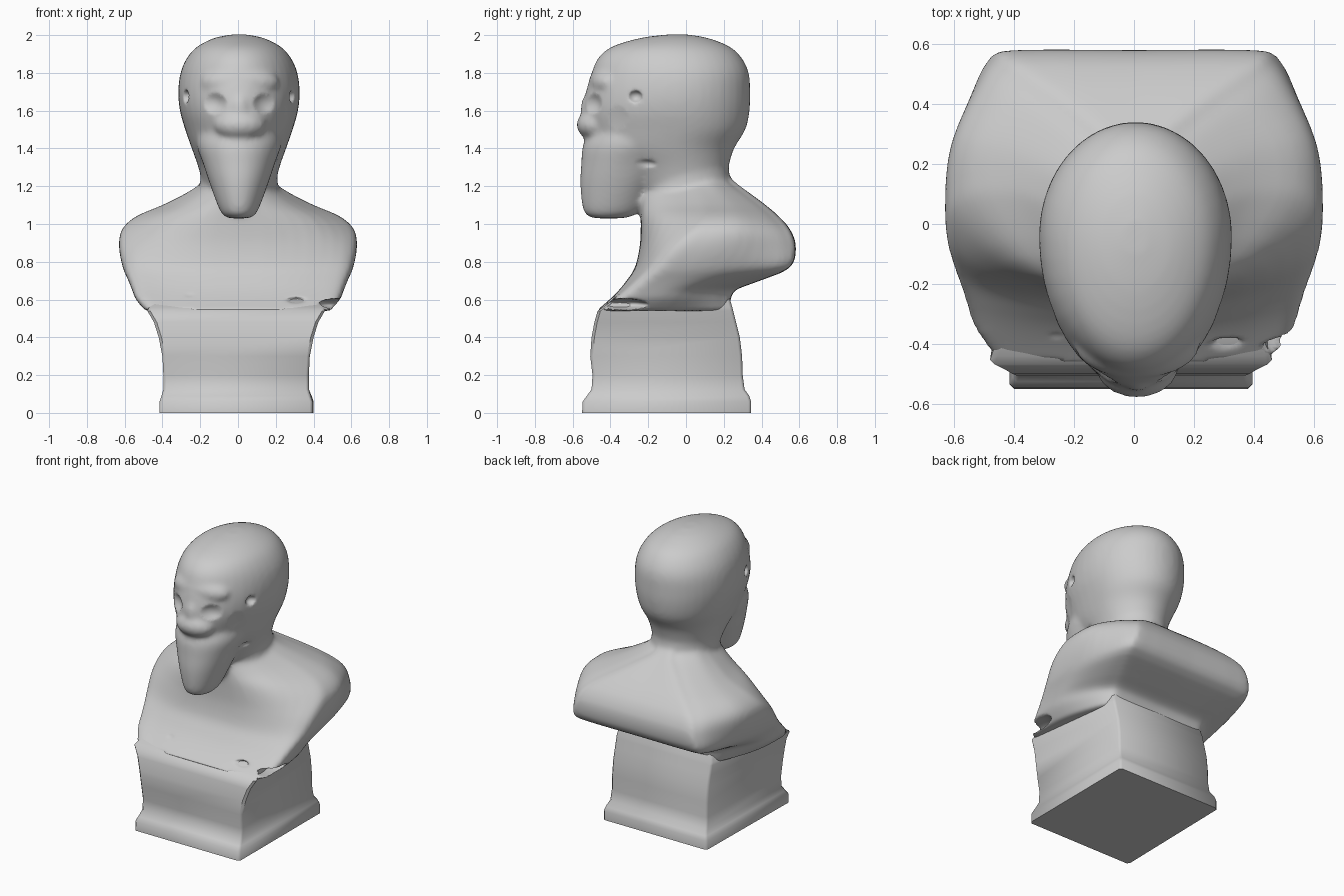
import bpy, bmesh
from math import sin, cos, pi
from mathutils import Matrix

if "Cube" in bpy.data.objects:
    bpy.data.objects.remove(bpy.data.objects["Cube"])


def refine(rows, n):
    """Catmull-Rom resample of a list of section rows."""
    out = []
    for i in range(len(rows) - 1):
        p = [rows[max(0, min(len(rows) - 1, i + k))] for k in (-1, 0, 1, 2)]
        for s in range(n):
            t = s / n
            out.append([0.5 * (2*b + (c-a)*t + (2*a-5*b+4*c-d)*t*t + (3*b-a-3*c+d)*t**3)
                        for a, b, c, d in zip(*p)])
    return out + [list(rows[-1])]


def loft(bm, rings):
    loops = [[bm.verts.new(p) for p in r] for r in rings]
    n = len(loops[0])
    faces = [bm.faces.new((a[i], a[(i+1) % n], b[(i+1) % n], b[i]))
             for a, b in zip(loops, loops[1:]) for i in range(n)]
    faces += [bm.faces.new(loops[0][::-1]), bm.faces.new(loops[-1])]
    bmesh.ops.recalc_face_normals(bm, faces=faces)


def egg(z, yf, yb, w, yc, cx=0.005, n=40):
    """Egg-shaped horizontal section: centre yc, separate front and back depths."""
    ring = []
    for i in range(n):
        t = 2 * pi * i / n
        s = sin(t)
        ring.append((cx + w * cos(t), yc + s * ((yb - yc) if s > 0 else (yc - yf)), z))
    return ring


def chest(z, yf, yb, w, ys, bw):
    """Shoulder section: bowed front, swept sides, flat back."""
    half = [[0, yf], [.35*w, yf + .06*(ys-yf)], [.7*w, yf + .4*(ys-yf)], [.96*w, ys],
            [w, ys + .2*(yb-ys)], [.97*w, ys + .5*(yb-ys)], [.4*w + .6*bw, ys + .8*(yb-ys)],
            [bw, yb - .03], [.85*bw, yb], [0, yb]]
    half = refine(half, 3)
    return [(x, y, z) for x, y in half] + [(-x, y, z) for x, y in half[-2:0:-1]]


def ellipsoid(bm, loc, r, sub=3):
    bmesh.ops.create_icosphere(bm, subdivisions=sub, radius=1,
                               matrix=Matrix.Translation(loc) @ Matrix.Diagonal((*r, 1)))


def make(name, bm):
    me = bpy.data.meshes.new(name)
    bm.to_mesh(me)
    bm.free()
    ob = bpy.data.objects.new(name, me)
    bpy.context.collection.objects.link(ob)
    return ob


def finish(ob, angle):
    bpy.ops.object.select_all(action='DESELECT')
    ob.select_set(True)
    bpy.context.view_layer.objects.active = ob
    bpy.ops.object.convert(target='MESH')
    bpy.ops.object.shade_smooth_by_angle(angle=angle)


# Bust: torso
bm = bmesh.new()
torso = [(.54, -.475, .22, .49, -.44, .37), (.60, -.405, .235, .54, -.37, .375),
         (.65, -.355, .26, .56, -.31, .38), (.70, -.315, .39, .58, -.25, .43),
         (.77, -.27, .55, .61, -.17, .49), (.88, -.245, .58, .63, -.08, .47),
         (.97, -.24, .55, .615, .01, .44), (1.04, -.24, .49, .54, .06, .36),
         (1.10, -.24, .42, .40, .07, .26), (1.16, -.235, .34, .28, .04, .16),
         (1.22, -.22, .26, .19, .02, .07), (1.3, -.15, .18, .12, 0, .05)]
loft(bm, [chest(*r) for r in refine(torso, 3)])

# Bust: neck
neck = [(.95, -.235, .3, .22, 0), (1.12, -.235, .27, .215, 0), (1.22, -.24, .235, .205, 0),
        (1.4, -.24, .22, .2, 0)]
loft(bm, [egg(*r) for r in refine(neck, 3)])

# Bust: skull
skull = [(1.18, -.26, .2, .185, 0), (1.3, -.35, .225, .215, -.03), (1.4, -.49, .255, .25, -.05),
         (1.5, -.53, .315, .285, -.03), (1.6, -.545, .337, .313, -.04), (1.7, -.53, .34, .322, -.04),
         (1.8, -.50, .333, .31, -.04), (1.88, -.465, .295, .275, -.05), (1.94, -.39, .23, .22, -.06),
         (1.985, -.24, .115, .13, -.06), (2.003, -.1, .01, .04, -.05)]
loft(bm, [egg(*r) for r in refine(skull, 3)])

# Bust: beard and jaw
beard = [(1.03, -.48, -.34, .05, -.42), (1.06, -.54, -.25, .095, -.4), (1.2, -.56, -.16, .15, -.36),
         (1.32, -.555, -.05, .19, -.33), (1.42, -.545, 0, .225, -.28), (1.5, -.5, 0, .22, -.25)]
loft(bm, [egg(*r) for r in refine(beard, 3)])

# Bust: moustache, nose and brow
ellipsoid(bm, (.01, -.475, 1.525), (.14, .105, .085))
ellipsoid(bm, (.01, -.485, 1.61), (.06, .075, .1))
ellipsoid(bm, (.01, -.405, 1.75), (.21, .11, .09))
bust = make("bust", bm)

# Hollows: eyes, temples, cheek, jaw side, chest pits and the side notch
bm = bmesh.new()
for s in (-1, 1):
    ellipsoid(bm, (.01 + s*.17, -.535, 1.64), (.1, .09, .07))
    ellipsoid(bm, (.01 + s*.285, -.27, 1.675), (.045, .04, .035))
ellipsoid(bm, (.41, -.42, 1.52), (.21, .17, .2))
ellipsoid(bm, (.225, -.22, 1.315), (.05, .07, .03))
ellipsoid(bm, (-.26, -.40, .64), (.05, .04, .03))
ellipsoid(bm, (.31, -.42, .60), (.06, .06, .02))
ellipsoid(bm, (.51, -.33, .575), (.1, .13, .03))
cutter = make("hollow_cutter", bm)
cutter.hide_render = True

m = bust.modifiers.new("merge", 'REMESH')
m.mode = 'VOXEL'
m.voxel_size = .014
m = bust.modifiers.new("hollows", 'BOOLEAN')
m.operation = 'DIFFERENCE'
m.object = cutter
m = bust.modifiers.new("soften", 'SMOOTH')
m.factor = .5
m.iterations = 12
finish(bust, 1.2)
bpy.data.objects.remove(cutter)

# Pedestal: flared block with moulded foot (z, front, back, front half width, back half width)
rows = [(0, -.55, .345, .405, .40), (.06, -.547, .345, .405, .40), (.09, -.525, .335, .395, .39),
        (.125, -.50, .31, .385, .375), (.2, -.495, .30, .385, .37), (.3, -.507, .297, .39, .37),
        (.4, -.50, .285, .41, .37), (.48, -.485, .265, .435, .37), (.54, -.468, .25, .47, .37),
        (.56, -.44, .245, .46, .37), (.61, -.36, .23, .42, .36)]
bm = bmesh.new()
c = .015
loft(bm, [[(c - a - .01, f, z), (a - c - .01, f, z), (a - .01, f + c, z), (b, k - c, z),
           (b - c, k, z), (c - b, k, z), (-b, k - c, z), (-.01 - a, f + c, z)]
          for z, f, k, a, b in rows])
finish(make("pedestal", bm), .8)
